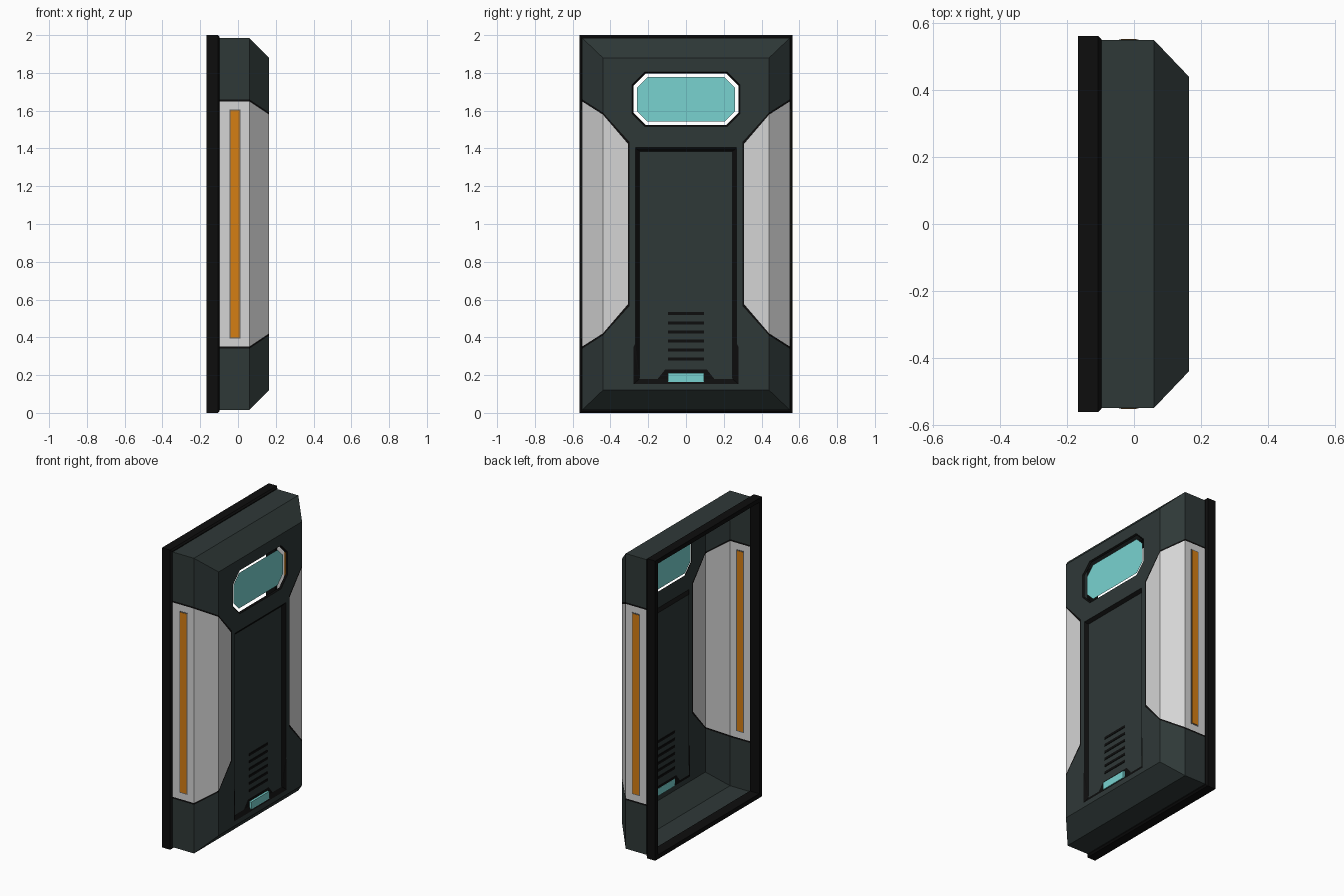
import bpy, bmesh

cube = bpy.data.objects.get("Cube")
if cube:
    bpy.data.objects.remove(cube, do_unlink=True)


def material(name, r, g, b):
    m = bpy.data.materials.new(name)
    m.use_nodes = True
    m.diffuse_color = (r, g, b, 1)
    m.node_tree.nodes["Principled BSDF"].inputs["Base Color"].default_value = (r, g, b, 1)
    return m


DARK = material("dark slate", 0.028, 0.040, 0.039)
BLACK = material("black trim", 0.004, 0.004, 0.004)
PALE = material("pale panel", 0.66, 0.66, 0.66)
GREY = material("grey rim", 0.13, 0.13, 0.13)
ORANGE = material("orange strip", 0.66, 0.21, 0.007)
GLASS = material("aqua glass", 0.19, 0.65, 0.63)

FRONT = 0.165      # x of the main face
RECESS = 0.15      # x of door leaf and glass


def finish(name, bm, mat):
    mesh = bpy.data.meshes.new(name)
    bm.to_mesh(mesh)
    bm.free()
    mesh.materials.append(mat)
    ob = bpy.data.objects.new(name, mesh)
    bpy.context.collection.objects.link(ob)
    return ob


def strips(name, pairs, mat):
    """Quads between matching points of each pair of polylines, facing outward."""
    bm = bmesh.new()
    for a, b in pairs:
        va = [bm.verts.new(p) for p in a]
        vb = [bm.verts.new(p) for p in b]
        for i in range(len(a) - 1):
            bm.faces.new((va[i], va[i + 1], vb[i + 1], vb[i]))
    bm.normal_update()
    for f in bm.faces:
        c = f.calc_center_median()
        c.z -= 1
        c.x += 0.1
        if f.normal.dot(c) < 0:
            f.normal_flip()
    return finish(name, bm, mat)


def sheet(name, loops, mat):
    """Fill the first (y, z) outline, leaving the others as holes; each has its own x."""
    bm = bmesh.new()
    edges = []
    for pts, x in loops:
        vs = [bm.verts.new((x, y, z)) for y, z in pts]
        edges += [bm.edges.new((vs[i - 1], vs[i])) for i in range(len(vs))]
    bmesh.ops.triangle_fill(bm, edges=edges, use_beauty=True, normal=(1, 0, 0))
    bm.normal_update()
    for f in bm.faces:
        if f.normal.x < 0:
            f.normal_flip()
    return finish(name, bm, mat)


def box(name, lo, hi, mat):
    bm = bmesh.new()
    bmesh.ops.create_cube(bm, size=1)
    for v in bm.verts:
        v.co = [(a + b) / 2 + c * (b - a) for a, b, c in zip(lo, hi, v.co)]
    return finish(name, bm, mat)


def mirrored(half):
    """Close a right-hand half outline across y = 0."""
    return half + [(-y, z) for y, z in reversed(half)]


def octagon(hy, hz, cz, cut):
    return mirrored([(hy - cut, cz + hz), (hy, cz + hz - cut),
                     (hy, cz - hz + cut), (hy - cut, cz - hz)])


# Back frame: a chamfered profile carried round the rectangle
profile = [(-0.167, 0), (-0.107, 0), (-0.097, 0.01), (-0.097, 0.028), (-0.167, 0.028)]
bm = bmesh.new()
rings = []
for x, d in profile:
    w = 0.563 - d
    rings.append([bm.verts.new((x, sy * w, 1 + sz * (1 - d)))
                  for sy, sz in ((-1, -1), (1, -1), (1, 1), (-1, 1))])
for k, ring in enumerate(rings):
    prev = rings[k - 1]
    for i in range(4):
        bm.faces.new((prev[i - 1], prev[i], ring[i], ring[i - 1]))
bmesh.ops.recalc_face_normals(bm, faces=bm.faces)
finish("back_frame", bm, BLACK)

# Outer shell: top, bottom and the four corners beside the pale panels
stations = [(-0.1, 0.55), (0.06, 0.55), (FRONT, 0.44), (FRONT, 0.30)]
rim_z = [0.985, 0.985, 0.88]            # heights measured from the middle, z = 1
cut_z = [0.66, 0.66, 0.59, 0.435]
shell = []
for sz in (1, -1):
    shell.append(([(x, -y, 1 + sz * h) for (x, y), h in zip(stations, rim_z)],
                  [(x, y, 1 + sz * h) for (x, y), h in zip(stations, rim_z)]))
    for sy in (1, -1):
        shell.append(([(x, sy * y, 1 + sz * h) for (x, y), h in zip(stations, rim_z)],
                      [(x, sy * y, 1 + sz * h) for (x, y), h in zip(stations, cut_z)]))
strips("outer_shell", shell, DARK)

# Pale side panels with black seams and orange strips
for side, s in (("left", 1), ("right", -1)):
    outer, inner = [], []
    for (x, y), h in zip(stations, cut_z):
        outer.append((x, s * y, 1 + h))
        inner.append((x, s * (y + 0.007 if y < 0.4 else y), 1 + h - 0.011))

    def flip(line):
        return [(x, y, 2 - z) for x, y, z in line]

    strips(side + "_panel", [(inner, flip(inner))], PALE)
    strips(side + "_panel_seam", [(outer + flip(outer)[::-1],
                                   inner + flip(inner)[::-1])], BLACK)
    wall = s * 0.55
    box(side + "_strip_rim", (-0.045, wall - 0.002, 0.394), (0.013, wall + 0.002, 1.606), GREY)
    box(side + "_strip", (-0.039, wall - 0.004, 0.40), (0.007, wall + 0.004, 1.60), ORANGE)

# Front face with openings for the window and the door
face = mirrored([(0.44, 1.88), (0.44, 1.59), (0.30, 1.435),
                 (0.30, 0.565), (0.44, 0.41), (0.44, 0.12)])
window_hole = octagon(0.286, 0.145, 1.66, 0.068)
door_hole = mirrored([(0.268, 1.405), (0.268, 0.37), (0.278, 0.35), (0.278, 0.152)])
sheet("front_face", [(face, FRONT), (window_hole, FRONT), (door_hole, FRONT)], DARK)

# Window: black lip and a floating pane with an open gap around it
lip = octagon(0.277, 0.137, 1.66, 0.064)
sheet("window_lip", [(window_hole, FRONT), (lip, RECESS + 0.005)], BLACK)
sheet("window_pane", [(octagon(0.26, 0.118, 1.66, 0.056), RECESS)], GLASS)

# Door: black jamb stepping in to a leaf notched over the lamp
leaf = mirrored([(0.247, 1.385), (0.247, 0.18), (0.15, 0.18), (0.11, 0.23)])
sheet("door_jamb", [(door_hole, FRONT), (leaf, RECESS)], BLACK)
sheet("door_leaf", [(leaf, RECESS)], DARK)
box("door_lamp", (0.149, -0.095, 0.163), (0.165, 0.095, 0.212), GLASS)

# Vent slats
for i in range(6):
    z = 0.285 + 0.048 * i
    box("vent_slat_%d" % (i + 1), (RECESS - 0.003, -0.096, z - 0.008),
        (RECESS + 0.003, 0.096, z + 0.008), BLACK)
